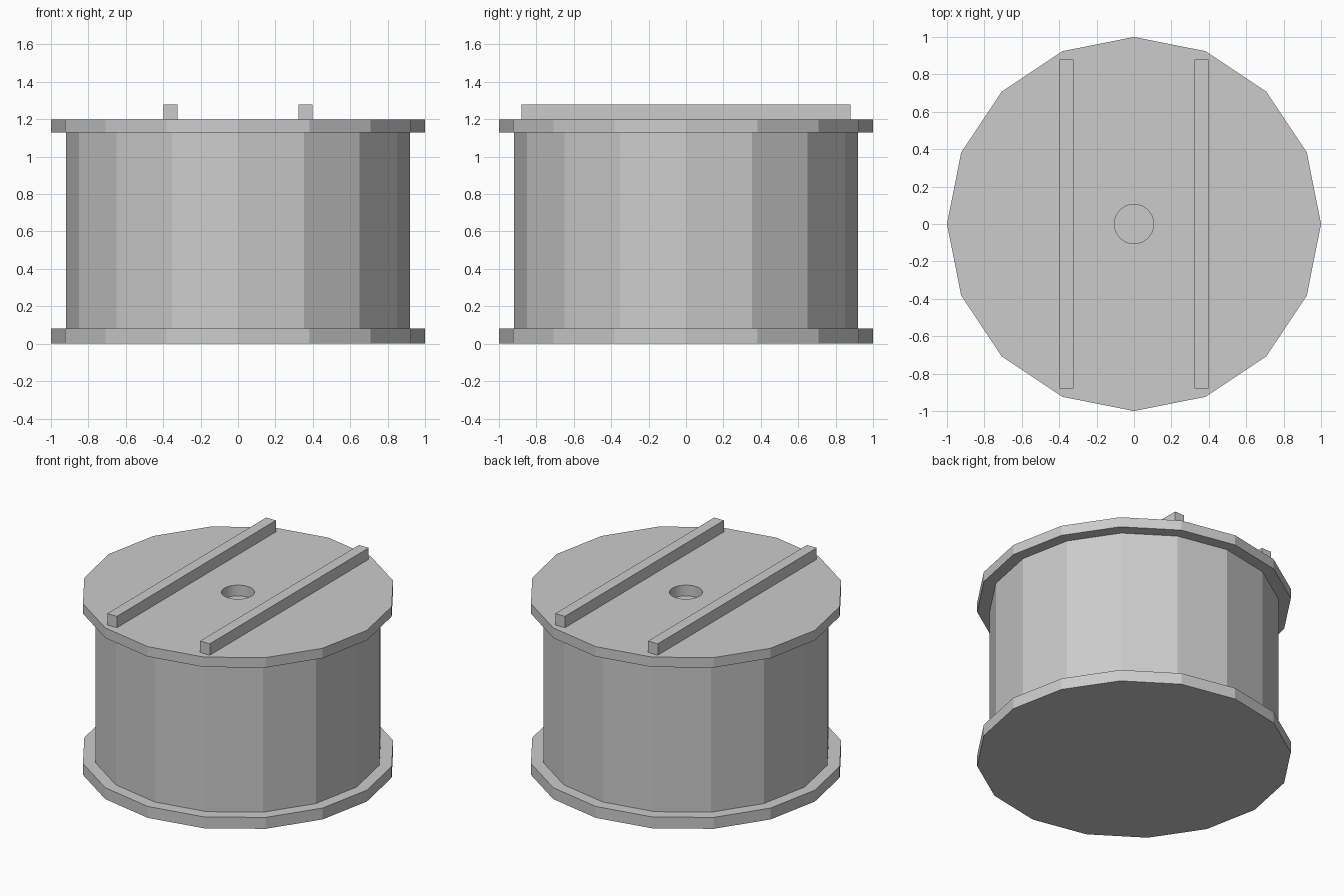
import bpy, bmesh
from math import cos, sin, tau

if "Cube" in bpy.data.objects:
    bpy.data.objects.remove(bpy.data.objects["Cube"])

SIDES = 16


def add_object(name, bm):
    bmesh.ops.recalc_face_normals(bm, faces=bm.faces)
    mesh = bpy.data.meshes.new(name)
    bm.to_mesh(mesh)
    bm.free()
    obj = bpy.data.objects.new(name, mesh)
    bpy.context.collection.objects.link(obj)
    return obj


def lathe(name, profile, sides):
    """Solid of revolution from (radius, z) points, capped at both ends."""
    bm = bmesh.new()
    rings = [[bm.verts.new((r * cos(tau * i / sides), r * sin(tau * i / sides), z))
              for i in range(sides)] for r, z in profile]
    for a, b in zip(rings, rings[1:]):
        for i in range(sides):
            j = (i + 1) % sides
            bm.faces.new((a[i], a[j], b[j], b[i]))
    bm.faces.new(rings[0][::-1])
    bm.faces.new(rings[-1])
    return add_object(name, bm)


def box(name, centre, size):
    bm = bmesh.new()
    bmesh.ops.create_cube(bm, size=1)
    bmesh.ops.scale(bm, vec=size, verts=bm.verts)
    bmesh.ops.translate(bm, vec=centre, verts=bm.verts)
    return add_object(name, bm)


# Drum body with a flange at each end
drum = lathe("drum", [(1, 0), (1, 0.08), (0.92, 0.08),
                      (0.92, 1.13), (1, 1.13), (1, 1.20)], SIDES)

# Shallow round hole in the lid
cutter = lathe("hole_cutter", [(0.105, 1.125), (0.105, 1.35)], 32)
cutter.hide_render = True
cutter.hide_set(True)
cut = drum.modifiers.new("lid_hole", 'BOOLEAN')
cut.operation = 'DIFFERENCE'
cut.solver = 'EXACT'
cut.object = cutter

# Two parallel rails on the lid
for side, x in (("left", -0.36), ("right", 0.36)):
    box(f"{side}_rail", (x, 0, 1.24), (0.075, 1.76, 0.08))
